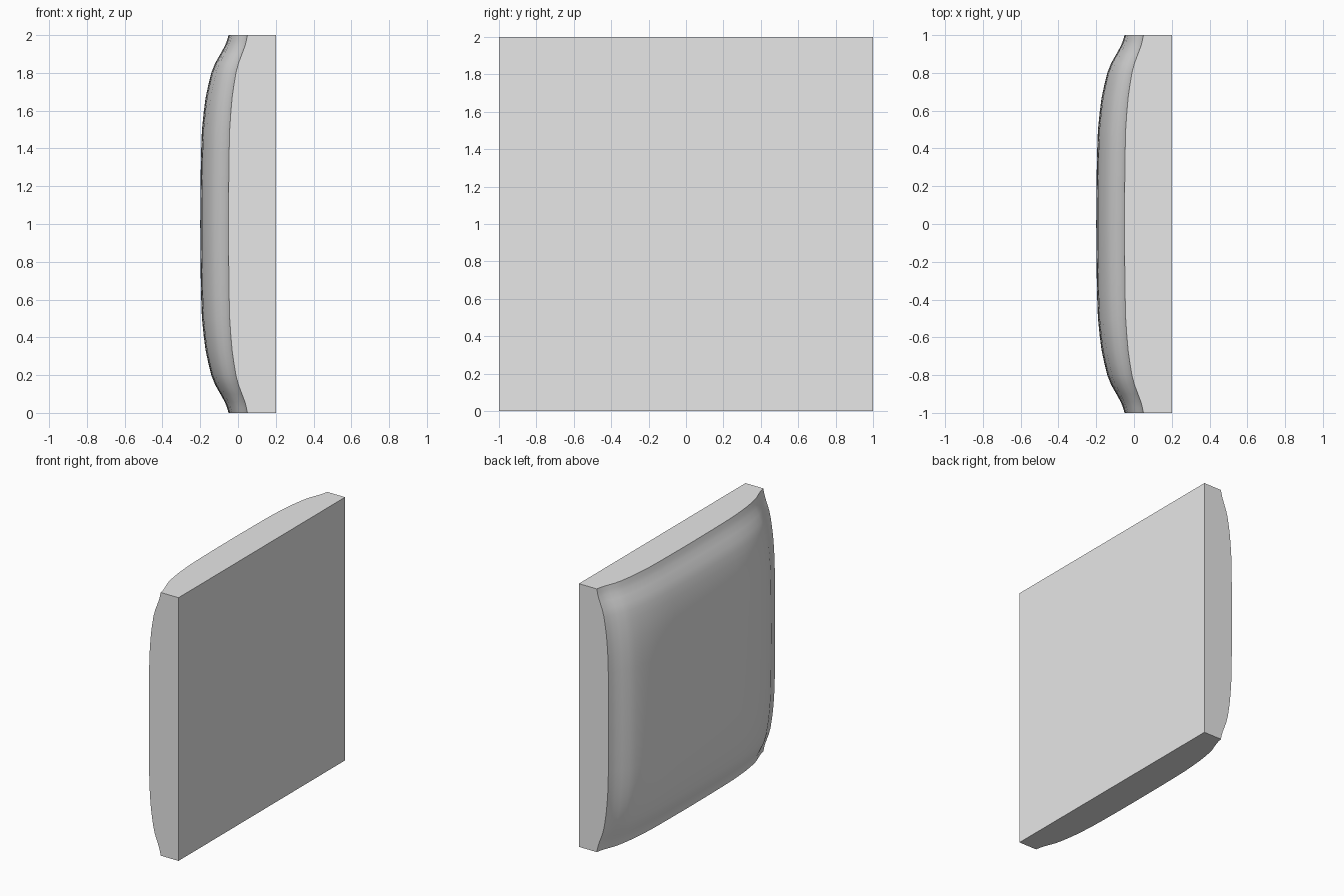
import bpy, bmesh, math

cube = bpy.data.objects.get("Cube")
if cube:
    bpy.data.objects.remove(cube, do_unlink=True)

# Plain grey
grey = bpy.data.materials.new("plain_grey")
grey.use_nodes = True
colour = (0.8, 0.8, 0.8, 1)
grey.diffuse_color = colour
grey.node_tree.nodes["Principled BSDF"].inputs["Base Color"].default_value = colour

# Pillow profile: (distance from the rim, share of the full rise)
PROFILE = [(0, 0), (.03, .06), (.06, .14), (.1, .29), (.15, .48), (.2, .61), (.26, .71),
           (.33, .81), (.41, .88), (.5, .94), (.62, .97), (.78, .99), (1, 1)]
ROWS = [(d - 1, p) for d, p in PROFILE] + [(1 - d, p) for d, p in PROFILE[-2::-1]]
BACK = 0.2


def bulge(p, q):
    """Padded surface: low at the corners, higher mid-edge, highest in the centre."""
    return 0.05 - 0.1 * (p + q) - 0.05 * p * q


bm = bmesh.new()

# Padded face
grid = [[bm.verts.new((bulge(p, q), y, z + 1)) for z, q in ROWS] for y, p in ROWS]
n = len(ROWS) - 1
for i in range(n):
    for j in range(n):
        bm.faces.new((grid[i][j], grid[i][j + 1], grid[i + 1][j + 1], grid[i + 1][j])).smooth = True

# Straight sides and flat back
rim = ([grid[i][0] for i in range(n)] + [grid[n][j] for j in range(n)]
       + [grid[i][n] for i in range(n, 0, -1)] + [grid[0][j] for j in range(n, 0, -1)])
back = [bm.verts.new((BACK, v.co.y, v.co.z)) for v in rim]
for k in range(len(rim)):
    m = (k + 1) % len(rim)
    bm.faces.new((rim[k], rim[m], back[m], back[k]))
bm.faces.new(back)
bmesh.ops.recalc_face_normals(bm, faces=bm.faces)

mesh = bpy.data.meshes.new("padded_panel")
bm.to_mesh(mesh)
bm.free()
mesh.materials.append(grey)
panel = bpy.data.objects.new("padded_panel", mesh)
bpy.context.collection.objects.link(panel)

# Smooth padding with a crisp rim
bpy.context.view_layer.objects.active = panel
panel.select_set(True)
bpy.ops.object.shade_smooth_by_angle(angle=math.radians(35))
